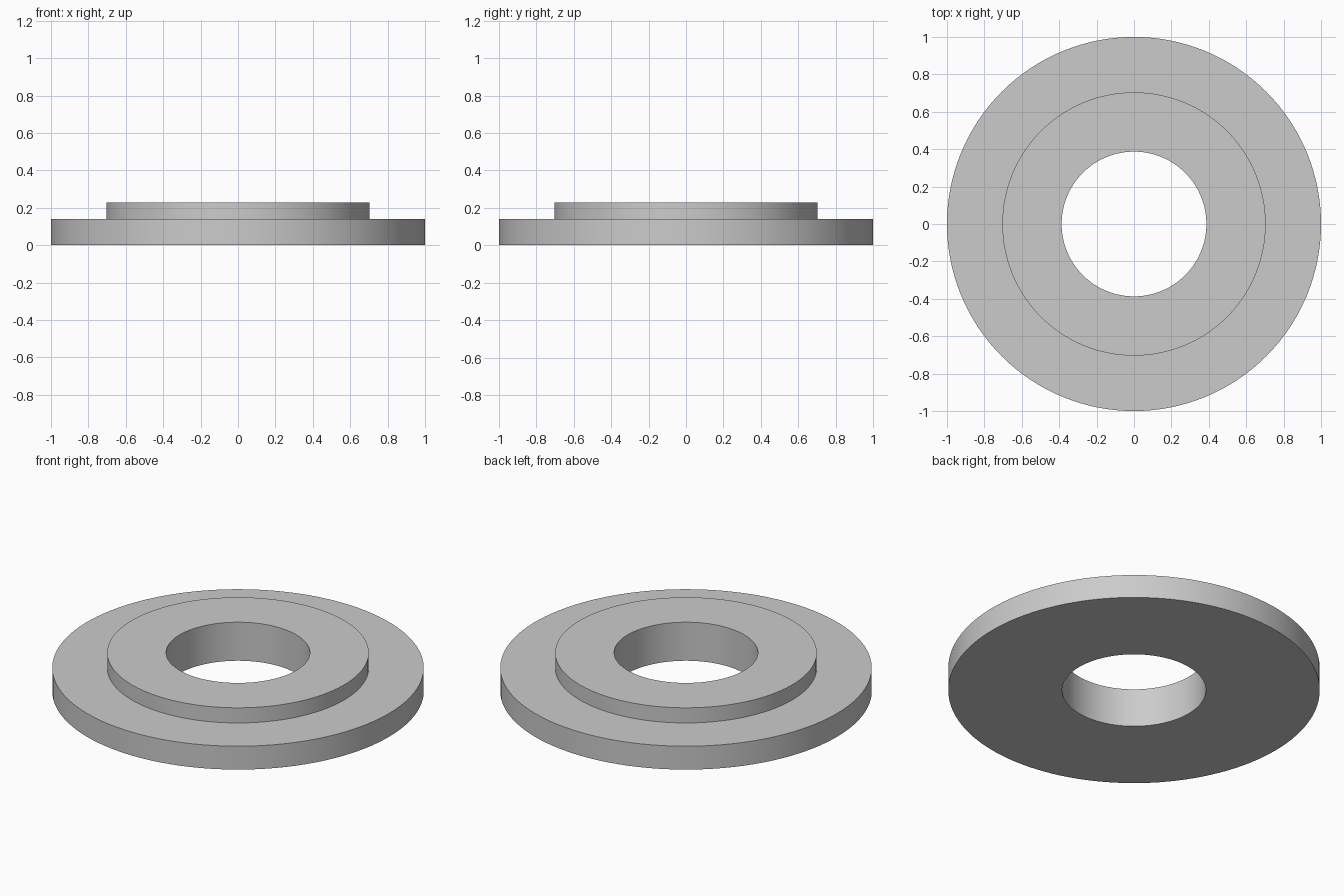
import bpy
import bmesh
import math
from mathutils import Vector

cube = bpy.data.objects.get("Cube")
if cube:
    bpy.data.objects.remove(cube, do_unlink=True)

SEGMENTS = 128
HOLE, COLLAR, FLANGE = 0.387, 0.704, 1.0
FLANGE_TOP, COLLAR_TOP = 0.139, 0.229

# Plain grey metal
grey = bpy.data.materials.new("grey_metal")
grey.use_nodes = True
color = (0.6, 0.6, 0.6, 1.0)
grey.diffuse_color = color
grey.node_tree.nodes["Principled BSDF"].inputs["Base Color"].default_value = color


def lathe(name, profile, material):
    """Revolve a closed (radius, height) profile around the z axis."""
    bm = bmesh.new()
    verts = [bm.verts.new((r, 0, z)) for r, z in profile]
    edges = [bm.edges.new((v, verts[i - 1])) for i, v in enumerate(verts)]
    bmesh.ops.spin(bm, geom=verts + edges, cent=Vector(), axis=Vector((0, 0, 1)),
                   angle=math.tau, steps=SEGMENTS, use_merge=True)
    bmesh.ops.remove_doubles(bm, verts=bm.verts, dist=1e-5)
    bmesh.ops.recalc_face_normals(bm, faces=bm.faces)
    mesh = bpy.data.meshes.new(name)
    bm.to_mesh(mesh)
    bm.free()
    mesh.materials.append(material)
    obj = bpy.data.objects.new(name, mesh)
    bpy.context.collection.objects.link(obj)
    bpy.ops.object.select_all(action='DESELECT')
    obj.select_set(True)
    bpy.context.view_layer.objects.active = obj
    bpy.ops.object.shade_smooth_by_angle(angle=math.radians(30))
    return obj


# Wide flange with a raised collar and a straight bore
lathe("flanged_ring", [
    (HOLE, 0), (FLANGE, 0), (FLANGE, FLANGE_TOP),
    (COLLAR, FLANGE_TOP), (COLLAR, COLLAR_TOP), (HOLE, COLLAR_TOP),
], grey)
